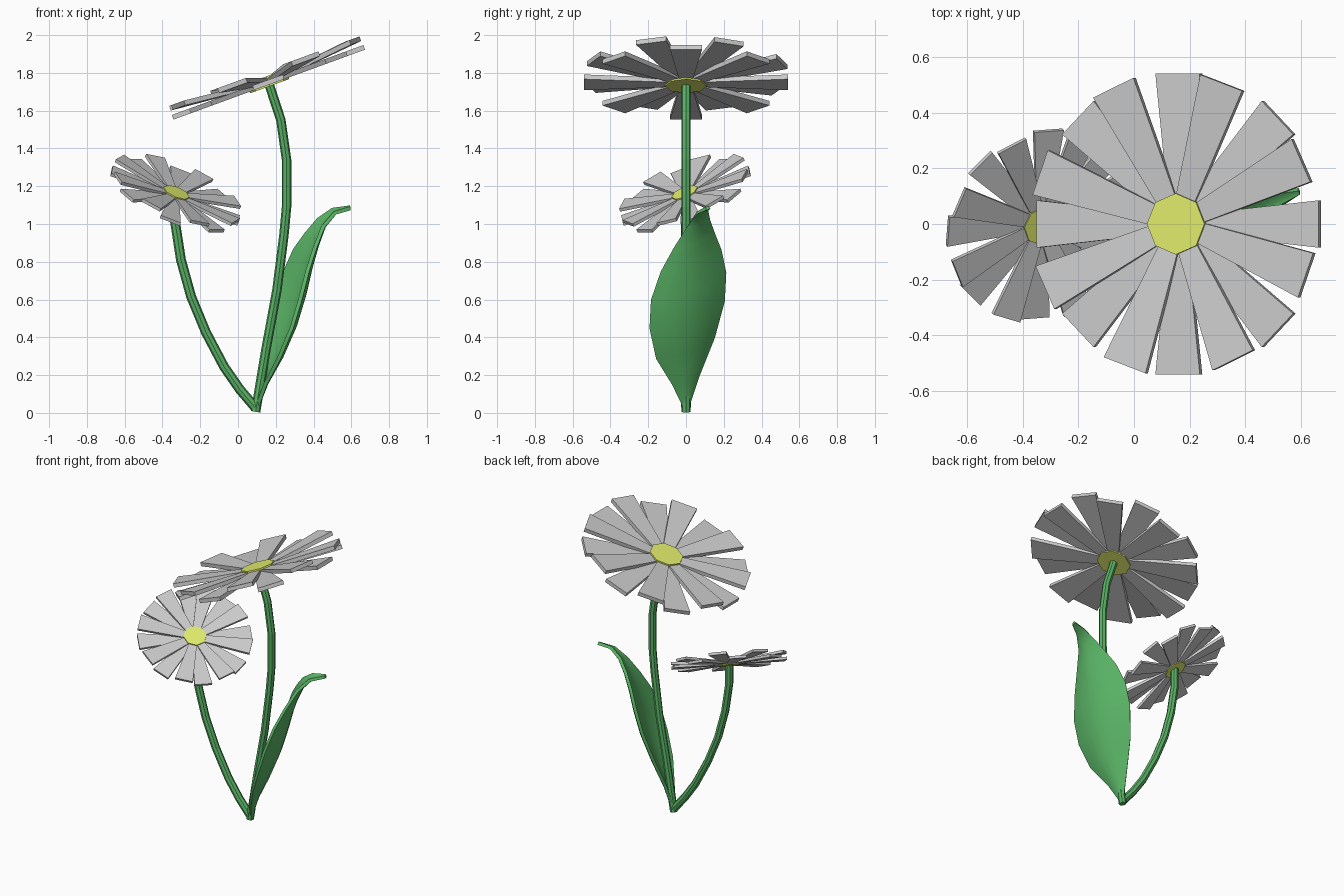
import bpy, bmesh, math
from mathutils import Vector, Matrix

if "Cube" in bpy.data.objects:
    bpy.data.objects.remove(bpy.data.objects["Cube"])


def material(name, rgb):
    m = bpy.data.materials.new(name)
    m.diffuse_color = (*rgb, 1)
    m.use_nodes = True
    m.node_tree.nodes["Principled BSDF"].inputs["Base Color"].default_value = m.diffuse_color
    return m


GREEN = material("leaf_green", (0.1, 0.45, 0.13))
YELLOW = material("centre_yellow", (0.75, 0.84, 0.15))


def add_mesh(name, bm, mat=None):
    bmesh.ops.recalc_face_normals(bm, faces=bm.faces)
    me = bpy.data.meshes.new(name)
    bm.to_mesh(me)
    bm.free()
    if mat:
        me.materials.append(mat)
    ob = bpy.data.objects.new(name, me)
    bpy.context.collection.objects.link(ob)
    return ob


def petal_ring(name, matrix, start, z_in, z_out):
    """Eight tapered flat slabs around the local z axis."""
    bm = bmesh.new()
    thick = 0.013
    for i in range(8):
        rot = Matrix.Rotation(math.radians(start + 45 * i), 4, 'Z')
        vs = []
        for s in (-1, 1):
            for r, w, z in ((0.05, -0.033, z_in), (0.54, -0.085, z_out),
                            (0.54, 0.085, z_out), (0.05, 0.033, z_in)):
                vs.append(bm.verts.new(matrix @ rot @ Vector((r, w, z + s * thick))))
        bm.faces.new(vs[3::-1])
        bm.faces.new(vs[4:])
        for k in range(4):
            j = (k + 1) % 4
            bm.faces.new((vs[k], vs[j], vs[4 + j], vs[4 + k]))
    add_mesh(name, bm)


def flower(prefix, centre, normal, size):
    tilt = Vector((0, 0, 1)).rotation_difference(Vector(normal)).to_matrix().to_4x4()
    m = Matrix.Translation(centre) @ tilt @ Matrix.Scale(size, 4)
    petal_ring(prefix + "_lower_petals", m, 0, 0.0, 0.0)
    petal_ring(prefix + "_upper_petals", m, 25, 0.006, 0.05)
    # eight-sided centre
    bm = bmesh.new()
    bmesh.ops.create_cone(bm, cap_ends=True, segments=8, radius1=0.11, radius2=0.11,
                          depth=0.055, matrix=m @ Matrix.Translation((0, 0, 0.006)))
    add_mesh(prefix + "_centre", bm, YELLOW)


def stem(name, pts, radius):
    """Eight-sided faceted tube along x/z points."""
    cu = bpy.data.curves.new(name, 'CURVE')
    cu.dimensions = '3D'
    cu.bevel_depth = radius
    cu.bevel_resolution = 2
    cu.use_fill_caps = True
    sp = cu.splines.new('POLY')
    sp.points.add(len(pts) - 1)
    for p, (x, z) in zip(sp.points, pts):
        p.co = (x, 0, z, 1)
    sp.use_smooth = False
    cu.materials.append(GREEN)
    bpy.context.collection.objects.link(bpy.data.objects.new(name, cu))


# flowers
flower("large_flower", (0.161, 0, 1.75), (-0.343, 0, 0.939), 1.0)
flower("small_flower", (-0.333, 0, 1.15), (0.364, -0.364, 0.857), 0.67)

# stems
stem("large_stem", [(0.093, 0.006), (0.148, 0.335), (0.206, 0.65), (0.243, 0.94),
                    (0.257, 1.09), (0.257, 1.34), (0.227, 1.55), (0.164, 1.742)], 0.025)
stem("small_stem", [(0.09, 0.03), (0.01, 0.124), (-0.074, 0.245), (-0.169, 0.425),
                    (-0.248, 0.615), (-0.302, 0.81), (-0.333, 1.01), (-0.333, 1.145)], 0.026)

# leaf: cupped blade swept along its midrib (x, y, z, half width)
RIB = [(0.10, 0, 0.03, 0.012), (0.15, 0, 0.17, 0.075), (0.23, 0, 0.33, 0.165),
       (0.30, 0.01, 0.50, 0.212), (0.345, 0.018, 0.65, 0.212), (0.38, 0.03, 0.79, 0.17),
       (0.415, 0.045, 0.90, 0.115), (0.455, 0.065, 1.0, 0.062),
       (0.515, 0.085, 1.065, 0.03), (0.595, 0.115, 1.085, 0.01)]
across = Vector((-0.2, 0.92, 0.34))
inward = Vector((-0.92, -0.1, 0.35))
bm = bmesh.new()
rows = []
for x, y, z, w in RIB:
    rows.append([bm.verts.new(Vector((x, y, z)) + across * w * t + inward * 0.3 * w * t * t)
                 for t in (-1, -0.67, -0.33, 0, 0.33, 0.67, 1)])
for a, b in zip(rows, rows[1:]):
    for k in range(6):
        bm.faces.new((a[k], a[k + 1], b[k + 1], b[k]))
leaf = add_mesh("leaf", bm, GREEN)
mod = leaf.modifiers.new("thickness", 'SOLIDIFY')
mod.thickness = 0.02
mod.offset = 0
bpy.context.view_layer.objects.active = leaf
leaf.select_set(True)
bpy.ops.object.modifier_apply(modifier=mod.name)
bpy.ops.object.shade_smooth_by_angle(angle=math.radians(40))
